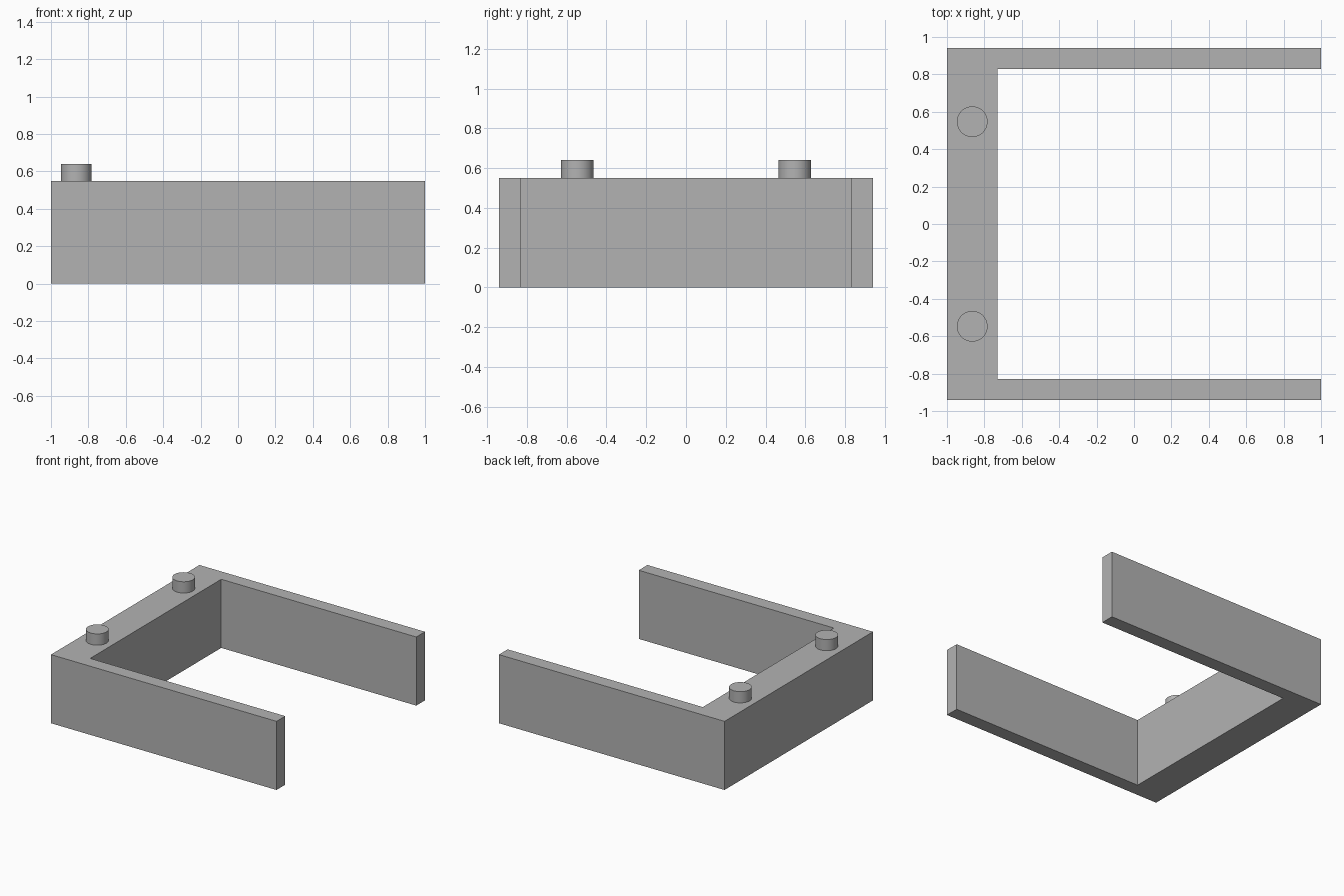
import bpy
import bmesh
import math

cube = bpy.data.objects.get("Cube")
if cube:
    bpy.data.objects.remove(cube, do_unlink=True)

GREY = 0.45
HEIGHT, PIN_TOP = 0.55, 0.64
HALF_X, HALF_Y = 1.0, 0.94
INNER_X, INNER_Y = -0.73, 0.83
PIN_X, PIN_Y, PIN_RADIUS = -0.865, 0.547, 0.082

grey = bpy.data.materials.new("plain grey")
grey.use_nodes = True
colour = (GREY, GREY, GREY, 1)
grey.diffuse_color = colour
grey.node_tree.nodes["Principled BSDF"].inputs["Base Color"].default_value = colour


def add_object(name, bm):
    bmesh.ops.recalc_face_normals(bm, faces=bm.faces)
    mesh = bpy.data.meshes.new(name)
    bm.to_mesh(mesh)
    bm.free()
    mesh.materials.append(grey)
    obj = bpy.data.objects.new(name, mesh)
    bpy.context.collection.objects.link(obj)
    return obj


# U-shaped frame: thick back bar with two thin arms, extruded upwards
half = [(-HALF_X, -HALF_Y), (HALF_X, -HALF_Y), (HALF_X, -INNER_Y), (INNER_X, -INNER_Y)]
outline = half + [(x, -y) for x, y in reversed(half)]
bm = bmesh.new()
base = bm.faces.new([bm.verts.new((x, y, 0)) for x, y in outline])
top = bmesh.ops.extrude_face_region(bm, geom=[base], use_keep_orig=True)
bmesh.ops.translate(bm, vec=(0, 0, HEIGHT),
                    verts=[v for v in top["geom"] if isinstance(v, bmesh.types.BMVert)])
add_object("u_frame", bm)

# Round pegs on top of the thick bar
for name, y in (("front_peg", -PIN_Y), ("back_peg", PIN_Y)):
    bm = bmesh.new()
    bmesh.ops.create_cone(bm, cap_ends=True, segments=64, radius1=PIN_RADIUS,
                          radius2=PIN_RADIUS, depth=PIN_TOP - HEIGHT)
    peg = add_object(name, bm)
    peg.location = (PIN_X, y, (PIN_TOP + HEIGHT) / 2)
    bpy.ops.object.select_all(action="DESELECT")
    peg.select_set(True)
    bpy.context.view_layer.objects.active = peg
    bpy.ops.object.shade_smooth_by_angle(angle=math.radians(30))
